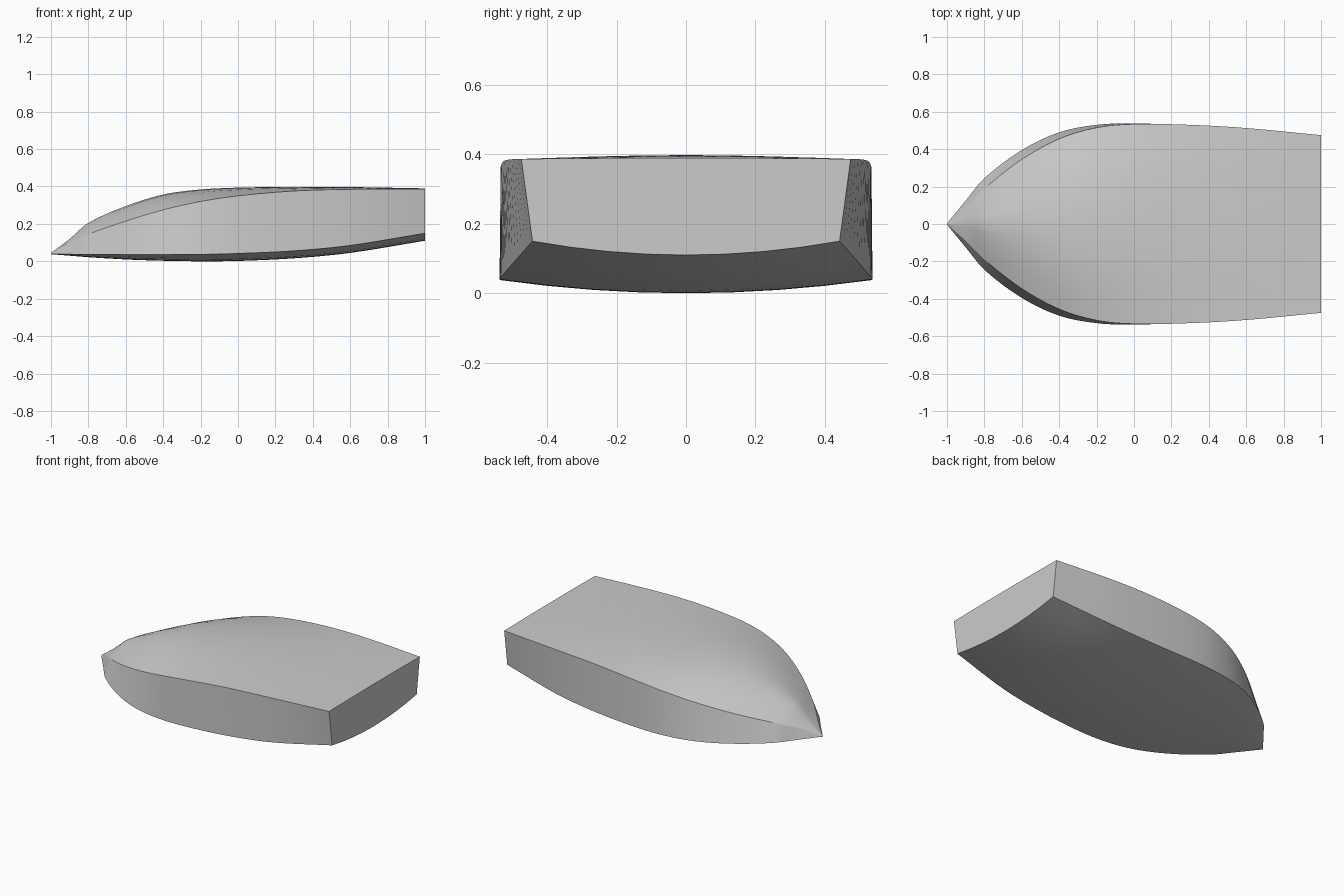
import bpy, bmesh, math
from mathutils import Vector

cube = bpy.data.objects.get("Cube")
if cube:
    bpy.data.objects.remove(cube, do_unlink=True)

grey = bpy.data.materials.new("hull grey")
grey.use_nodes = True
colour = (0.6, 0.6, 0.6, 1)
grey.diffuse_color = colour
grey.node_tree.nodes["Principled BSDF"].inputs["Base Color"].default_value = colour

# Stations from bow to stern:
# x, chine half width, sheer half width, keel z, chine z, sheer z, deck centre z
STATIONS = [Vector(s) for s in (
    (-1.0, 0.003, 0.002, 0.038, 0.04, 0.042, 0.044),
    (-0.9, 0.125, 0.09, 0.03, 0.038, 0.10, 0.12),
    (-0.8, 0.245, 0.19, 0.022, 0.037, 0.145, 0.205),
    (-0.6, 0.395, 0.345, 0.01, 0.036, 0.215, 0.295),
    (-0.4, 0.49, 0.455, 0.003, 0.036, 0.275, 0.357),
    (-0.2, 0.53, 0.515, 0.0, 0.037, 0.32, 0.384),
    (0.0, 0.538, 0.534, 0.002, 0.042, 0.35, 0.394),
    (0.3, 0.525, 0.53, 0.016, 0.056, 0.376, 0.398),
    (0.6, 0.50, 0.513, 0.045, 0.085, 0.385, 0.397),
    (1.0, 0.443, 0.475, 0.11, 0.15, 0.387, 0.39),
)]
STEPS, ACROSS = 6, 8


def smooth_stations():
    """Blend between the stations with a cubic curve."""
    rows = []
    last = len(STATIONS) - 1

    def slope(i):
        a, b = STATIONS[max(i - 1, 0)], STATIONS[min(i + 1, last)]
        return (b - a) / (b[0] - a[0])

    for i in range(last):
        p, q = STATIONS[i], STATIONS[i + 1]
        h = q[0] - p[0]
        for k in range(STEPS):
            t = k / STEPS
            rows.append(p * (2*t**3 - 3*t*t + 1) + q * (3*t*t - 2*t**3)
                        + slope(i) * h * (t**3 - 2*t*t + t) + slope(i + 1) * h * (t**3 - t*t))
    rows.append(STATIONS[last])
    return rows


def section(row):
    """Closed cross-section: curved bottom, straight sides, crowned deck."""
    x, chine_w, sheer_w, keel, chine, sheer, crown = row
    # the deck has a ridge at the bow that fades into a soft crown
    power = 1.25 + 0.75 * min(1, max(0, (x + 0.85) / 0.5))
    ts = [2 * i / ACROSS - 1 for i in range(ACROSS + 1)]
    bottom = [(x, t * chine_w, keel + (chine - keel) * t * t) for t in ts]
    deck = [(x, -t * sheer_w, sheer + (crown - sheer) * (1 - abs(t) ** power)) for t in ts]
    return bottom + deck


# Hull: loft the sections, then cap bow and transom
bm = bmesh.new()
rings = [[bm.verts.new(p) for p in section(row)] for row in smooth_stations()]
n = len(rings[0])
for a, b in zip(rings, rings[1:]):
    for i in range(n):
        j = (i + 1) % n
        bm.faces.new((a[i], b[i], b[j], a[j]))
bm.faces.new(rings[0])
bm.faces.new(rings[-1])
bmesh.ops.recalc_face_normals(bm, faces=bm.faces)

mesh = bpy.data.meshes.new("boat_hull")
bm.to_mesh(mesh)
bm.free()
mesh.materials.append(grey)
hull = bpy.data.objects.new("boat_hull", mesh)
bpy.context.collection.objects.link(hull)
bpy.context.view_layer.objects.active = hull
hull.select_set(True)
bpy.ops.object.shade_smooth_by_angle(angle=math.radians(30))
